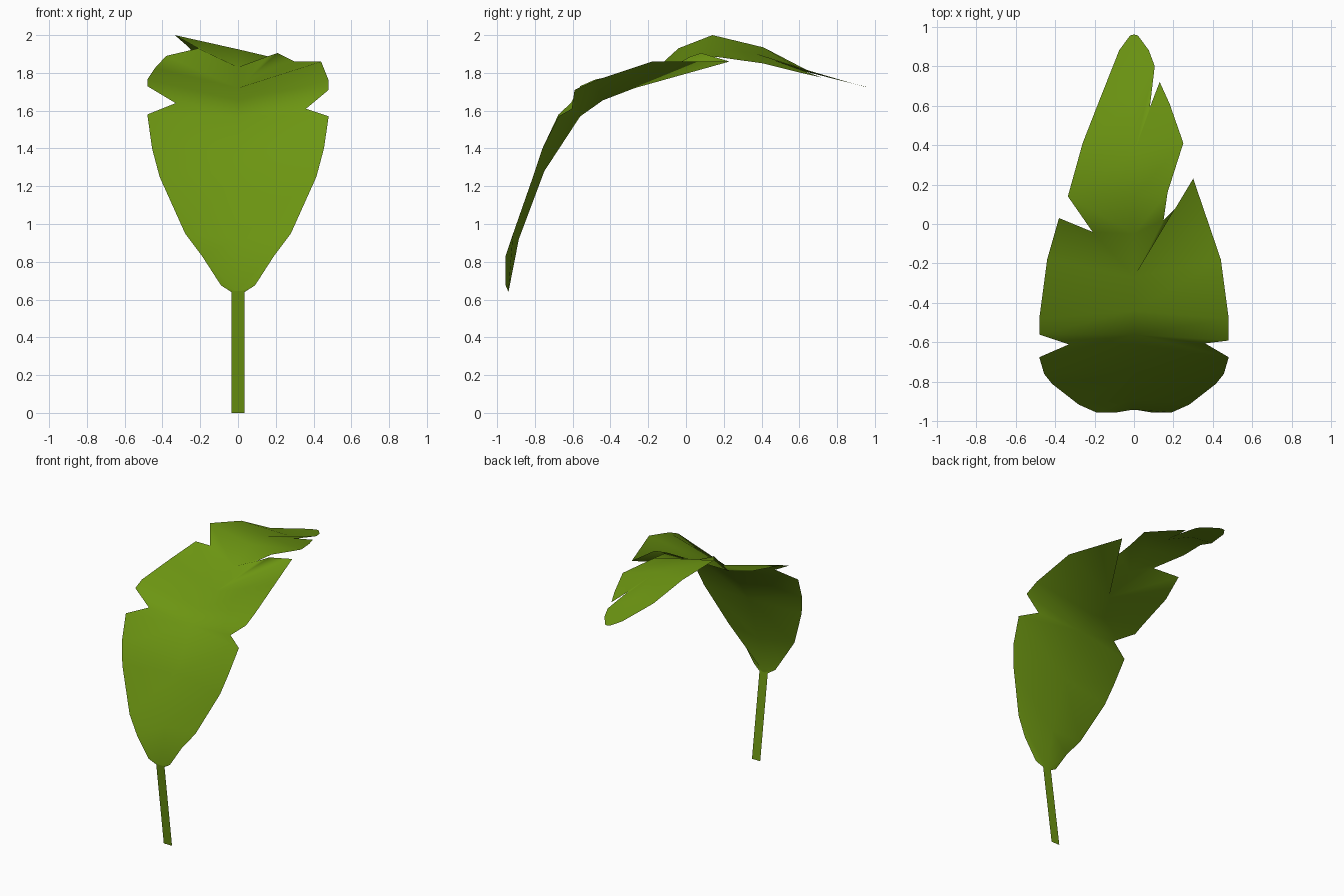
import bpy

# One flat green, used for blade and stalk
green = bpy.data.materials.new("leaf green")
green.diffuse_color = (0.15, 0.30, 0.006, 1)


def make_object(name, verts, faces):
    mesh = bpy.data.meshes.new(name)
    mesh.from_pydata(verts, [], faces)
    mesh.validate()
    mesh.materials.append(green)
    for p in mesh.polygons:
        p.use_smooth = True
    ob = bpy.data.objects.new(name, mesh)
    bpy.context.collection.objects.link(ob)
    return ob


# Midrib path (y, z) from the stalk to the tip
rib = [(-.94, .64), (-.885, .92), (-.75, 1.28), (-.56, 1.57), (-.44, 1.655),
       (-.27, 1.72), (-.05, 1.83), (.14, 1.925), (.36, 1.905), (.62, 1.81), (.96, 1.725)]

# Lower margin, mirrored on both sides: (rib index, x, y, z)
lower = [(0, .035, -.94, .64), (0, .09, -.955, .675), (0, .19, -.955, .83),
         (1, .28, -.915, .95), (2, .415, -.81, 1.25), (2, .455, -.76, 1.4)]
# Right margin with its three tears
right = [(3, .48, -.675, 1.57), (3, .36, -.605, 1.61), (3, .48, -.59, 1.71),
         (4, .48, -.48, 1.76), (5, .44, -.18, 1.86), (5, .30, .23, 1.86),
         (5, .21, .08, 1.905), (5, .15, .02, 1.885), (6, .15, .02, 1.885),
         (7, .17, .16, 1.885), (8, .25, .41, 1.85), (8, .18, .61, 1.80),
         (8, .13, .72, 1.775), (8, .08, .59, 1.82), (9, .105, .80, 1.765),
         (9, .075, .88, 1.745), (10, .02, .955, 1.725)]
# Left margin with its two tears
left = [(3, -.48, -.675, 1.58), (3, -.33, -.61, 1.64), (3, -.48, -.56, 1.73),
        (4, -.48, -.48, 1.765), (5, -.44, -.18, 1.825), (5, -.38, .03, 1.89),
        (5, -.21, -.04, 1.93), (6, -.21, -.04, 1.93), (6, -.335, .14, 2.0),
        (7, -.335, .14, 2.0), (8, -.26, .41, 1.935), (9, -.17, .64, 1.815),
        (9, -.075, .88, 1.745), (10, -.02, .955, 1.725)]

# Leaf blade: each half is a strip of faces between rib and margin
verts = [(0, y, z) for y, z in rib]
faces = []
for side, margin in ((1, lower + right), (-1, [(i, -x, y, z) for i, x, y, z in lower] + left)):
    index = {}
    for i, *co in margin:
        if tuple(co) not in index:
            index[tuple(co)] = len(verts)
            verts.append(tuple(co))
    for (i, *a), (j, *b) in zip(margin, margin[1:]):
        ring = [i, index[tuple(a)], index[tuple(b)], j]
        face = list(dict.fromkeys(ring))
        if len(face) > 2:
            faces.append(face if side > 0 else face[::-1])
make_object("leaf_blade", verts, faces)

# Stalk: thin flat strip
make_object("stalk", [(-.035, -.85, 0), (.035, -.85, 0), (.035, -.942, .645), (-.035, -.942, .645)],
            [(0, 1, 2, 3)])
